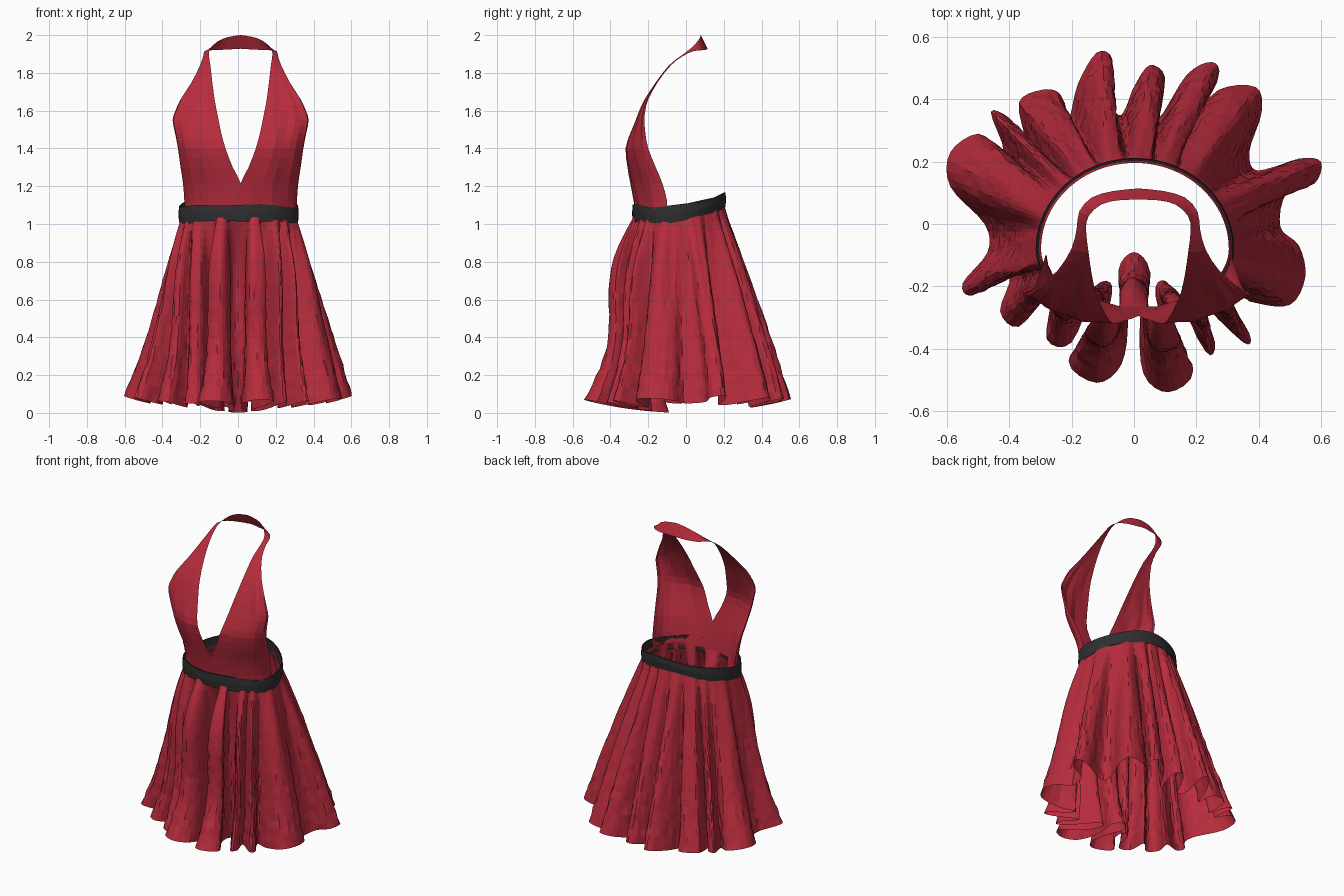
import bpy, math, random
from mathutils import Vector

if "Cube" in bpy.data.objects:
    bpy.data.objects.remove(bpy.data.objects["Cube"])

random.seed(4)


def material(name, rgb):
    m = bpy.data.materials.new(name)
    m.diffuse_color = (*rgb, 1)
    m.use_nodes = True
    m.node_tree.nodes["Principled BSDF"].inputs["Base Color"].default_value = m.diffuse_color
    return m


RED = material("crimson cloth", (0.475, 0.025, 0.046))
BLACK = material("black sash", (0.028, 0.028, 0.028))


def loft(name, rows, mat, closed=False):
    """Skin a list of equal-length point rows with quads."""
    n = len(rows[0])
    verts = [p for row in rows for p in row]
    faces = []
    for r in range(len(rows) - 1):
        for i in range(n if closed else n - 1):
            j = (i + 1) % n
            faces.append((r * n + i, (r + 1) * n + i, (r + 1) * n + j, r * n + j))
    mesh = bpy.data.meshes.new(name)
    mesh.from_pydata(verts, [], faces)
    mesh.materials.append(mat)
    ob = bpy.data.objects.new(name, mesh)
    bpy.context.collection.objects.link(ob)
    return ob


def spline(points, steps, closed=False):
    """Catmull-Rom samples through the points."""
    pts = [Vector(p) for p in points]
    n = len(pts)
    get = (lambda i: pts[i % n]) if closed else (lambda i: pts[max(0, min(n - 1, i))])
    out = []
    for i in range(n if closed else n - 1):
        a, b, c, d = (get(i + k) for k in (-1, 0, 1, 2))
        for s in range(steps):
            t = s / steps
            out.append(0.5 * (2 * b + (c - a) * t + (2 * a - 5 * b + 4 * c - d) * t ** 2
                              + (3 * b - a - 3 * c + d) * t ** 3))
    if not closed:
        out.append(pts[-1])
    return out


def waist(angle, scale=1.0):
    """Point on the waistline, which rises toward the back."""
    sy = math.sin(angle)
    x = 0.003 + 0.309 * scale * math.cos(angle)
    y = -0.08 + (0.283 if sy > 0 else 0.197) * scale * sy
    s = (y + 0.28) / 0.485
    return Vector((x, y, 1.06 - 0.08 * s + 0.147 * s * s))


# Skirt: folded hem outline gathered up to the waistline
HEM = [(0.60, 0.20), (0.53, 0.21), (0.40, 0.17), (0.37, 0.23), (0.41, 0.36), (0.39, 0.44),
       (0.27, 0.43), (0.18, 0.33), (0.27, 0.47), (0.25, 0.52), (0.17, 0.48), (0.08, 0.34),
       (0.10, 0.47), (0.05, 0.51), (0.0, 0.44), (-0.04, 0.35), (-0.08, 0.40), (-0.07, 0.53),
       (-0.12, 0.55), (-0.18, 0.45), (-0.21, 0.34), (-0.24, 0.42), (-0.30, 0.43),
       (-0.37, 0.39), (-0.35, 0.27), (-0.40, 0.34), (-0.46, 0.36), (-0.42, 0.24),
       (-0.50, 0.29), (-0.59, 0.23), (-0.59, 0.12), (-0.48, 0.0), (-0.47, -0.09),
       (-0.55, -0.19), (-0.52, -0.23), (-0.40, -0.17), (-0.43, -0.28), (-0.37, -0.33),
       (-0.27, -0.23), (-0.28, -0.37), (-0.20, -0.38), (-0.12, -0.20), (-0.07, -0.20),
       (-0.10, -0.31), (-0.21, -0.44), (-0.12, -0.51), (-0.04, -0.45), (-0.02, -0.30),
       (-0.05, -0.15), (0.0, -0.09), (0.05, -0.15), (0.02, -0.30), (0.03, -0.48),
       (0.11, -0.54), (0.19, -0.47), (0.09, -0.30), (0.07, -0.20), (0.12, -0.20),
       (0.23, -0.41), (0.26, -0.38), (0.21, -0.25), (0.35, -0.38), (0.37, -0.35),
       (0.28, -0.20), (0.38, -0.25), (0.50, -0.26), (0.55, -0.17), (0.53, -0.07),
       (0.47, -0.01), (0.49, 0.10), (0.58, 0.13)]
hem = spline(HEM, 4, closed=True)
N = len(hem)
angles, total, last = [], 0, None
for i in range(N):
    mid = sum((hem[(i + k) % N] for k in range(-18, 19)), Vector((0, 0))) / 37
    a = math.atan2((mid.y + 0.08) / 0.9, mid.x)
    total = a if last is None else total + (a - last + math.pi) % (2 * math.pi) - math.pi
    last = a
    angles.append(total)
angles.sort()

LEVELS = 24
rows = []
for r in range(LEVELS + 1):
    t = r / LEVELS
    row = []
    for i, (h, a) in enumerate(zip(hem, angles)):
        top = waist(a, 0.975)
        low = Vector((h.x, h.y, 0.23 * h.length_squared))
        # front billows high and tucks in below, left side hangs slacker
        front, left = max(0, -math.sin(a)), max(0, -math.cos(a))
        flare = (t + 0.18 * front * math.sin(2 * math.pi * t)
                 - 0.14 * left ** 2 * math.sin(math.pi * t) * t
                 + 0.03 * math.sin(math.pi * t))
        p = top.lerp(low, flare)
        p.z = top.z + (low.z - top.z) * t
        # fine gathers near the waist and crinkles toward the hem
        gather = 0.006 * math.sin(math.pi * min(1, t * 1.6)) * math.sin(i * 0.7)
        p += Vector((math.cos(a), math.sin(a), 0)) * gather
        if 0 < r < LEVELS:
            p += Vector([random.uniform(-1, 1) for _ in range(3)]) * 0.005 * t
        row.append(p)
    rows.append(row)
loft("pleated_skirt", rows, RED, closed=True)

# Sash around the waist
rows = []
for k in (-1, 0, 1):
    row = []
    for i in range(48):
        a = 2 * math.pi * i / 48
        p = waist(a, 1.0 + 0.012 * (1 - abs(k)))
        p.z += k * (0.043 - 0.03 * max(0, p.y)) + 0.004 * math.sin(5 * a + k)
        row.append(p)
    rows.append(row)
sash = loft("waist_sash", rows, BLACK, closed=True)
mod = sash.modifiers.new("thickness", "SOLIDIFY")
mod.thickness = 0.006

# Halter bodice: z, inner x, outer x, front y, side y (half, mirrored)
BODICE = [(1.04, 0, 0.295, -0.265, -0.10), (1.12, 0, 0.298, -0.277, -0.10),
          (1.215, 0, 0.305, -0.295, -0.125), (1.30, 0.042, 0.318, -0.31, -0.16),
          (1.40, 0.08, 0.332, -0.32, -0.20), (1.48, 0.102, 0.347, -0.295, -0.215),
          (1.55, 0.117, 0.360, -0.265, -0.22), (1.60, 0.127, 0.345, -0.245, -0.215),
          (1.66, 0.138, 0.318, -0.215, -0.20), (1.75, 0.150, 0.260, -0.16, -0.15),
          (1.84, 0.160, 0.215, -0.09, -0.08)]
rows = []
for z, x0, x1, yf, yb in BODICE:
    row = []
    for k in range(9):
        u = k / 8 * math.pi / 2
        drape = 0.004 * math.sin(k * 2.3 + z * 9) * (1 if 0 < k < 8 and z < 1.7 else 0)
        row.append(Vector((x0 + (x1 - x0) * math.sin(u),
                           yf + (yb - yf) * (1 - math.cos(u)) + drape, z)))
    rows.append(row)

# Neck strap: inner and outer edge points carried round the nape
STRAP = [((0.168, -0.02, 1.895), (0.198, -0.015, 1.89)),
         ((0.160, 0.025, 1.93), (0.190, 0.04, 1.915)),
         ((0.120, 0.062, 1.968), (0.150, 0.085, 1.92)),
         ((0.065, 0.076, 1.99), (0.080, 0.106, 1.923)),
         ((0.0, 0.078, 2.0), (0.0, 0.114, 1.928))]
for a, b in STRAP:
    rows.append([Vector(a).lerp(Vector(b), k / 8) for k in range(9)])
# smooth every lengthwise thread of the cloth
threads = [spline([row[k] for row in rows], 2) for k in range(9)]
for thread in threads:
    for p in thread:
        p.x = max(0, p.x)
bodice = loft("halter_bodice", threads, RED)
bodice.location.x = 0.014
mod = bodice.modifiers.new("mirror", "MIRROR")
mod.use_clip = True
mod.merge_threshold = 0.002
